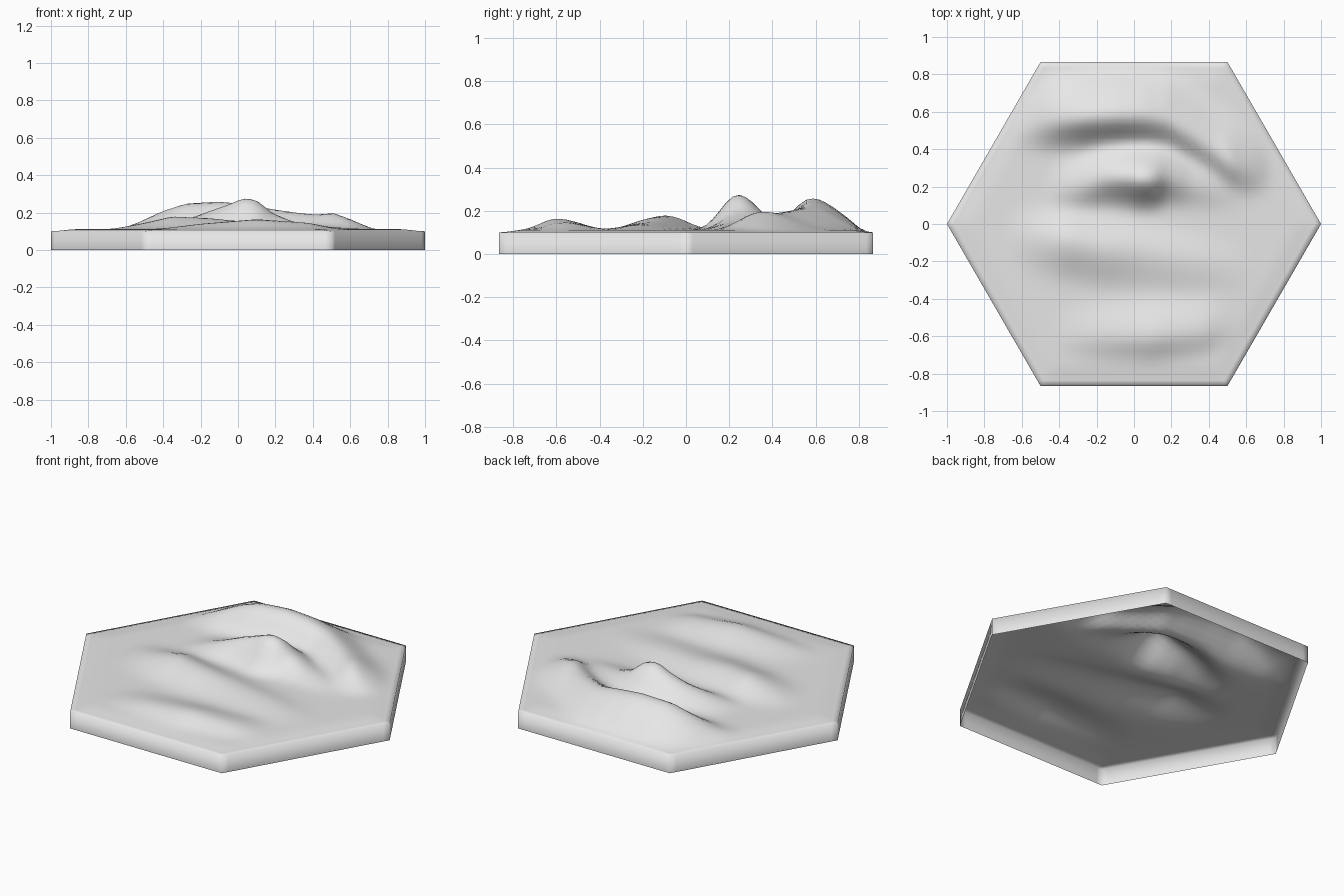
import bpy
import bmesh
import math
from mathutils import Vector

RINGS = 28
WALL_TOP = 0.1
APOTHEM = math.sqrt(3) / 2

# Crest points (x, y, height above the wall), with front and back spread
RIDGES = [
    dict(front=0.085, back=0.13, crest=[
        (-0.72, 0.5, 0.0), (-0.55, 0.53, 0.04), (-0.4, 0.56, 0.11),
        (-0.28, 0.57, 0.15), (-0.1, 0.58, 0.16), (0.05, 0.58, 0.145),
        (0.18, 0.56, 0.12), (0.32, 0.48, 0.1), (0.42, 0.41, 0.09),
        (0.51, 0.34, 0.1), (0.6, 0.3, 0.065), (0.75, 0.27, 0.0)]),
    dict(front=0.08, back=0.1, crest=[
        (-0.5, 0.17, 0.0), (-0.3, 0.21, 0.055), (-0.15, 0.25, 0.11),
        (-0.05, 0.25, 0.145), (0.03, 0.24, 0.18), (0.1, 0.24, 0.17),
        (0.18, 0.25, 0.1), (0.3, 0.22, 0.05), (0.65, 0.15, 0.0)]),
    dict(front=0.12, back=0.1, crest=[
        (-0.72, -0.05, 0.0), (-0.5, -0.08, 0.045), (-0.35, -0.09, 0.08),
        (-0.15, -0.13, 0.07), (0.05, -0.15, 0.05),
        (0.35, -0.2, 0.035), (0.75, -0.27, 0.0)]),
    dict(front=0.08, back=0.12, crest=[
        (-0.5, -0.6, 0.0), (-0.2, -0.6, 0.04), (0.1, -0.6, 0.065),
        (0.38, -0.57, 0.045), (0.58, -0.53, 0.0)]),
]


def smooth(t):
    t = min(max(t, 0), 1)
    return t * t * (3 - 2 * t)


def crest_at(crest, x):
    """Crest position and height at x."""
    if x <= crest[0][0]:
        return crest[0][1:]
    for a, b in zip(crest, crest[1:]):
        if x <= b[0]:
            t = (x - a[0]) / (b[0] - a[0])
            return a[1] + (b[1] - a[1]) * t, a[2] + (b[2] - a[2]) * t
    return crest[-1][1:]


def edge_distance(x, y):
    """Distance inward from the nearest side of the hexagon."""
    return APOTHEM - max(abs(y), APOTHEM * abs(x) + abs(y) / 2)


def terrain_height(x, y):
    total = 0.012 ** 3
    for ridge in RIDGES:
        cy, h = crest_at(ridge["crest"], x)
        spread = ridge["front"] if y < cy else ridge["back"]
        total += (h * math.exp(-0.5 * ((y - cy) / spread) ** 2)) ** 3
    return WALL_TOP + total ** (1 / 3) * smooth(edge_distance(x, y) / 0.12)


def build_tile():
    bm = bmesh.new()
    # Triangular lattice that fills the hexagon
    grid = {}
    for r in range(-RINGS, RINGS + 1):
        for q in range(-RINGS, RINGS + 1):
            if abs(q + r) <= RINGS:
                x, y = (q + r / 2) / RINGS, r * APOTHEM / RINGS
                grid[q, r] = bm.verts.new((x, y, terrain_height(x, y)))
    for q, r in grid:
        for loop in ([(q, r), (q + 1, r), (q, r + 1)],
                     [(q, r), (q, r + 1), (q - 1, r + 1)]):
            if all(key in grid for key in loop):
                bm.faces.new([grid[key] for key in loop])

    # Soften the crests without moving the rim
    inner = [v for v in bm.verts if not v.is_boundary]
    bmesh.ops.smooth_vert(bm, verts=inner, factor=0.4,
                          use_axis_z=True)

    # Side walls, open underneath
    rim = [e for e in bm.edges if e.is_boundary]
    out = bmesh.ops.extrude_edge_only(bm, edges=rim)
    for item in out["geom"]:
        if isinstance(item, bmesh.types.BMVert):
            item.co.z = 0
    for face in bm.faces:
        face.normal_update()
        centre = face.calc_center_median()
        flat = abs(face.normal.z) < 0.01
        outward = Vector((centre.x, centre.y, 0)) if flat else Vector((0, 0, 1))
        if face.normal.dot(outward) < 0:
            face.normal_flip()
        face.smooth = True
    mesh = bpy.data.meshes.new("terrain_tile")
    bm.to_mesh(mesh)
    bm.free()
    tile = bpy.data.objects.new("terrain_tile", mesh)
    bpy.context.collection.objects.link(tile)
    return tile


cube = bpy.data.objects.get("Cube")
if cube:
    bpy.data.objects.remove(cube, do_unlink=True)

# Plain grey material
grey = bpy.data.materials.new("light_grey")
grey.use_nodes = True
colour = (0.8, 0.8, 0.8, 1)
grey.diffuse_color = colour
grey.node_tree.nodes["Principled BSDF"].inputs["Base Color"].default_value = colour

build_tile().data.materials.append(grey)
